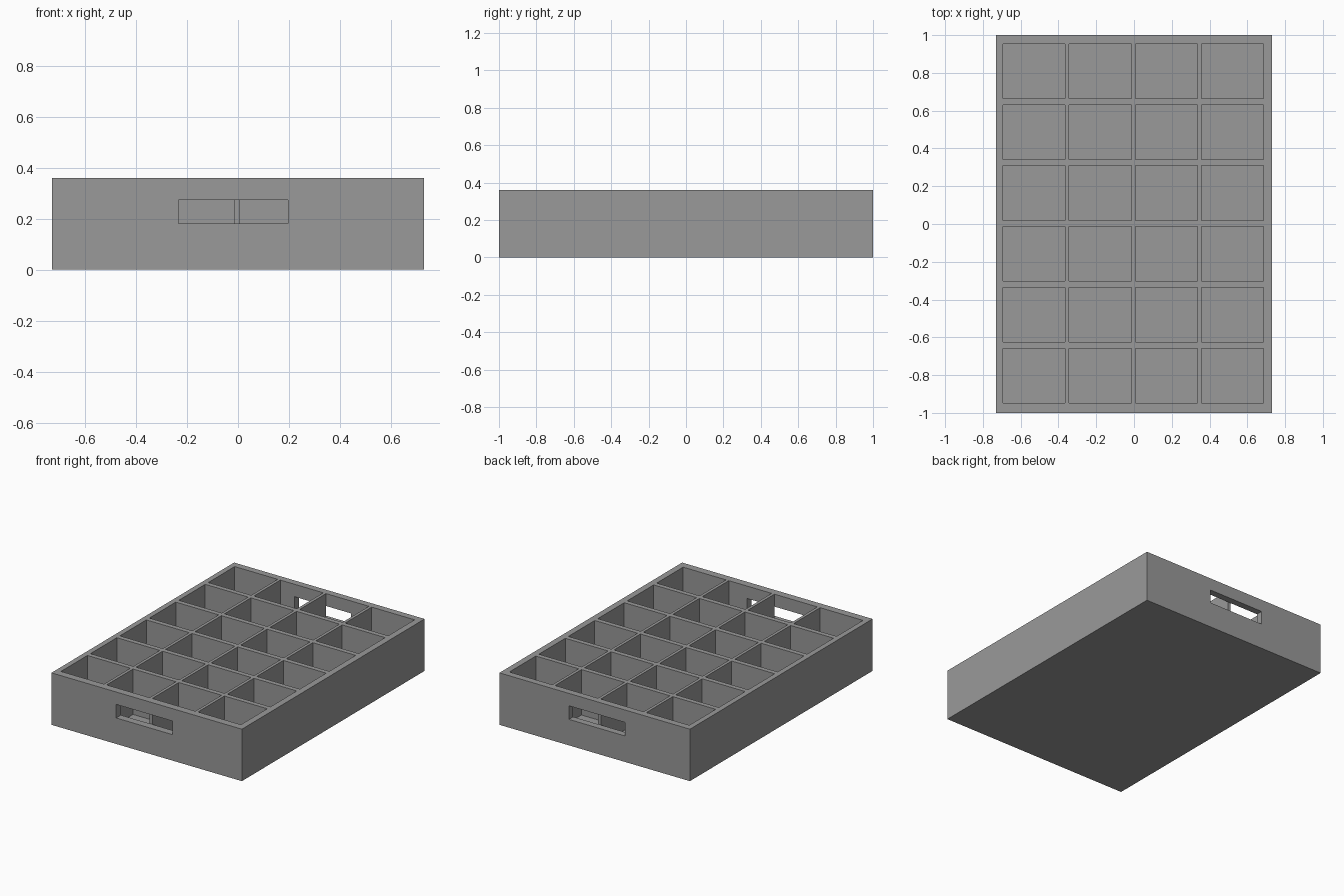
import bpy
import bmesh
from mathutils import Matrix, Vector

if "Cube" in bpy.data.objects:
    bpy.data.objects.remove(bpy.data.objects["Cube"], do_unlink=True)

HALF_X, HALF_Y, HEIGHT, FLOOR = 0.73, 1.0, 0.36, 0.045
# compartment grid: count, first edge, opening size, spacing
COLS, X0, CELL_X, STEP_X = 4, -0.693, 0.329, 0.3505 - 0.0005
ROWS, Y0, CELL_Y, STEP_Y = 6, -0.948, 0.289, 0.3225
HANDLE_X, HANDLE_Z = (-0.234, 0.197), (0.18, 0.274)

grey = bpy.data.materials.new("plain grey")
grey.use_nodes = True
colour = (0.32, 0.32, 0.32, 1)
grey.diffuse_color = colour
grey.node_tree.nodes["Principled BSDF"].inputs["Base Color"].default_value = colour


def boxes(name, extents):
    """One object made of boxes, each given by its low and high corners."""
    bm = bmesh.new()
    for low, high in extents:
        low, high = Vector(low), Vector(high)
        place = Matrix.Translation((low + high) / 2) @ Matrix.Diagonal((high - low).to_4d())
        bmesh.ops.create_cube(bm, size=1, matrix=place)
    mesh = bpy.data.meshes.new(name)
    bm.to_mesh(mesh)
    bm.free()
    mesh.materials.append(grey)
    obj = bpy.data.objects.new(name, mesh)
    bpy.context.collection.objects.link(obj)
    return obj


def cut(target, cutter):
    """Subtract the cutter, then discard it."""
    cutter.hide_render = True
    mod = target.modifiers.new("cut", "BOOLEAN")
    mod.operation, mod.solver, mod.object = "DIFFERENCE", "EXACT", cutter
    bpy.context.view_layer.objects.active = target
    bpy.ops.object.modifier_apply(modifier=mod.name)
    bpy.data.objects.remove(cutter, do_unlink=True)


# Crate body
crate = boxes("divided_crate", [((-HALF_X, -HALF_Y, 0), (HALF_X, HALF_Y, HEIGHT))])

# Open compartments
cells = []
for col in range(COLS):
    for row in range(ROWS):
        x, y = X0 + col * STEP_X, Y0 + row * STEP_Y
        cells.append(((x, y, FLOOR), (x + CELL_X, y + CELL_Y, HEIGHT + 0.1)))
cut(crate, boxes("compartment_cutter", cells))

# Hand slots through both end walls, stopping at the dividers
last_y = Y0 + (ROWS - 1) * STEP_Y + CELL_Y
slots = [((HANDLE_X[0], a, HANDLE_Z[0]), (HANDLE_X[1], b, HANDLE_Z[1]))
         for a, b in ((-HALF_Y - 0.1, Y0 + 0.001), (last_y - 0.001, HALF_Y + 0.1))]
cut(crate, boxes("hand_slot_cutter", slots))
